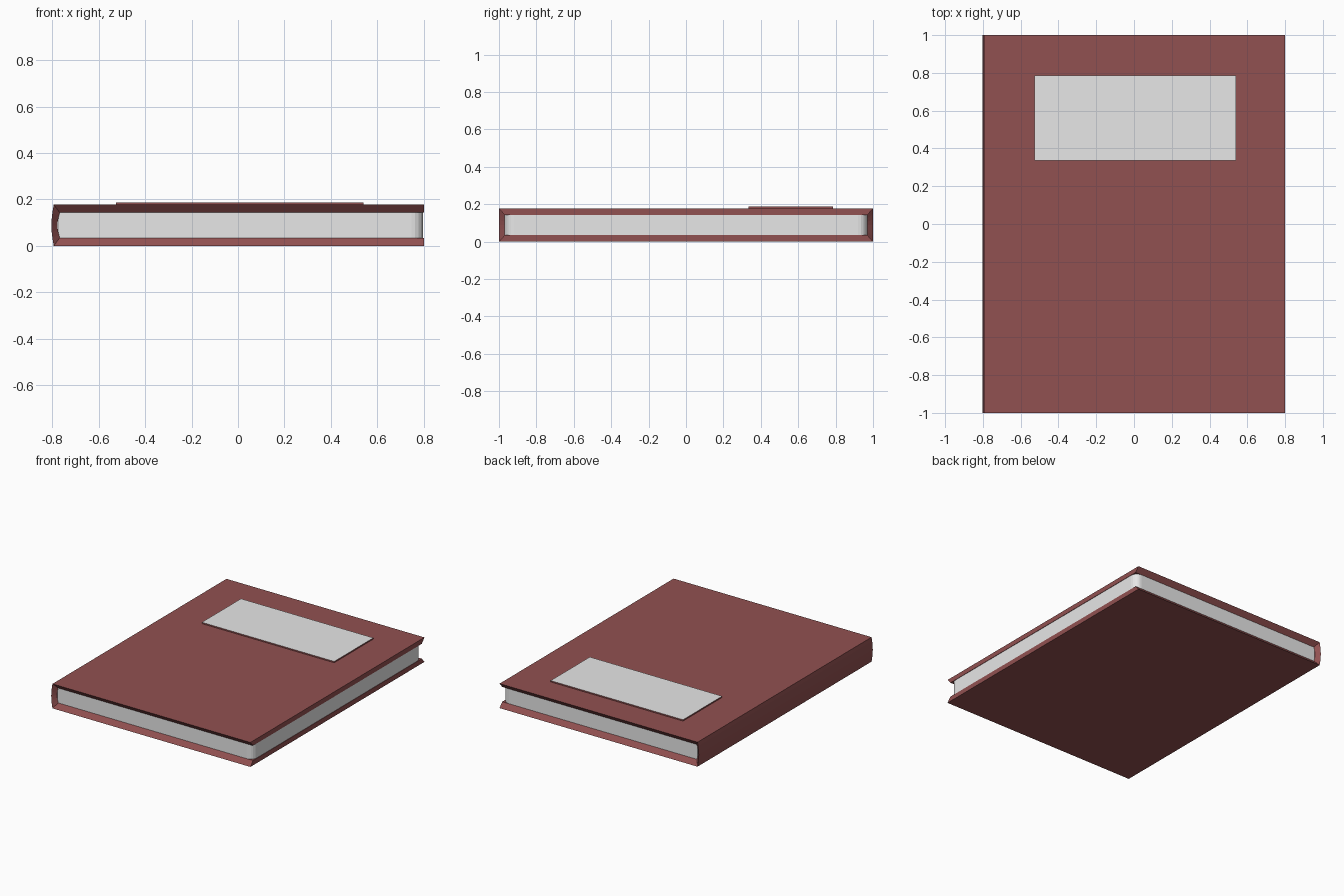
import bpy, bmesh, math

if "Cube" in bpy.data.objects:
    bpy.data.objects.remove(bpy.data.objects["Cube"])

T = 0.178      # book height
B = 0.035      # board thickness


def material(name, rgb):
    m = bpy.data.materials.new(name)
    m.diffuse_color = (*rgb, 1)
    m.use_nodes = True
    m.node_tree.nodes["Principled BSDF"].inputs["Base Color"].default_value = m.diffuse_color
    return m


red = material("dark red cover", (0.286, 0.082, 0.082))
paper = material("pale paper", (0.8, 0.8, 0.8))


def make(name, bm, mats):
    bmesh.ops.recalc_face_normals(bm, faces=bm.faces[:])
    me = bpy.data.meshes.new(name)
    bm.to_mesh(me)
    bm.free()
    for m in mats:
        me.materials.append(m)
    ob = bpy.data.objects.new(name, me)
    bpy.context.collection.objects.link(ob)
    return ob


def c_profile(x_right, x_spine, z0, z1, bulge=0.01, seg=6):
    """C-shaped cover section with a slightly bowed spine."""
    pts = [(x_right, z0)]
    for i in range(seg + 1):
        t = i / seg
        pts.append((x_spine - bulge * math.sin(math.pi * t), z0 + (z1 - z0) * t))
    return pts + [(x_right, z1)]


# Cover: outer sheet and shorter inner sheet, joined by sloping ends
bm = bmesh.new()
outer = c_profile(0.8, -0.793, 0, T)
inner = c_profile(0.8, -0.767, B, T - B)
rows = [[bm.verts.new((x, y, z)) for x, z in prof]
        for prof, y in ((outer, -1), (outer, 1), (inner, 0.97), (inner, -0.97))]
for r in range(4):
    a, b = rows[r], rows[(r + 1) % 4]
    for i in range(len(outer) - 1):
        bm.faces.new((a[i], a[i + 1], b[i + 1], b[i]))
for i in (0, -1):                      # fore-edge lips
    bm.faces.new([row[i] for row in rows])
make("cover", bm, [red])

# Page block with rounded fore-edge corners
bm = bmesh.new()
X, Y, R, N = 0.797, 0.97, 0.05, 5
arc = [(X - R + R * math.cos(a), Y - R + R * math.sin(a))
       for a in (math.pi / 2 * i / N for i in range(N + 1))]
outline = ([(-0.772, -Y)] + [(x, -y) for x, y in reversed(arc)]
           + arc + [(-0.772, Y)])
face = bm.faces.new([bm.verts.new((x, y, B - 0.002)) for x, y in outline])
up = bmesh.ops.extrude_face_region(bm, geom=[face])["geom"]
bmesh.ops.translate(bm, vec=(0, 0, T - 2 * B + 0.004),
                    verts=[v for v in up if isinstance(v, bmesh.types.BMVert)])
make("pages", bm, [paper])

# Label plate: pale on top, cover-coloured sides
bm = bmesh.new()
bmesh.ops.create_cube(bm, size=1)
for v in bm.verts:
    v.co = (0.007 + v.co.x * 1.065, 0.56 + v.co.y * 0.45,
            T + 0.0095 if v.co.z > 0 else T)
bm.normal_update()
for f in bm.faces:
    f.material_index = 1 if f.normal.z > 0.5 else 0
make("label", bm, [red, paper])
